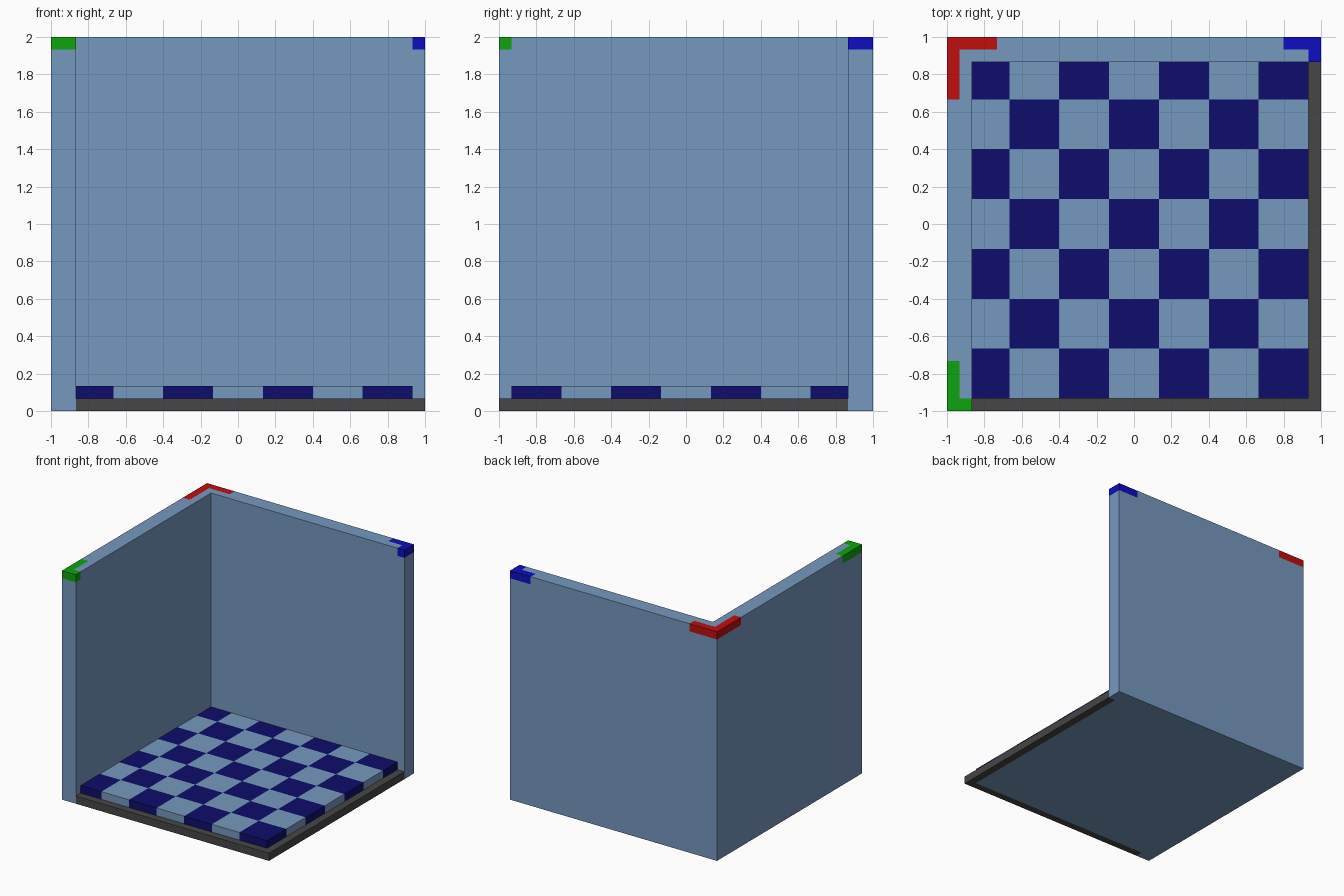
import bpy, bmesh
from mathutils import Vector

if "Cube" in bpy.data.objects:
    bpy.data.objects.remove(bpy.data.objects["Cube"])

U = 2 / 30  # one block; the model is 30 blocks on its longest side


def g(n):
    """Block line n (0 to 30) as a coordinate centred on zero."""
    return n * U - 1


def linear(c):
    c /= 255
    return c / 12.92 if c <= 0.04045 else ((c + 0.055) / 1.055) ** 2.4


def material(name, rgb):
    col = [linear(c) for c in rgb] + [1]
    m = bpy.data.materials.new(name)
    m.use_nodes = True
    m.diffuse_color = col
    bsdf = next(n for n in m.node_tree.nodes if n.type == 'BSDF_PRINCIPLED')
    bsdf.inputs["Base Color"].default_value = col
    bsdf.inputs["Roughness"].default_value = 0.9
    return m


light_blue = material("light blue", (118, 153, 191))
navy = material("navy", (13, 13, 108))
grey = material("dark grey", (70, 70, 70))
red = material("red", (193, 13, 13))
green = material("green", (13, 163, 13))
blue = material("blue", (13, 13, 193))


def prism(plan, z0, z1):
    """Extrude a plan outline, given in block lines, from z0 to z1."""
    bm = bmesh.new()
    base = bm.faces.new([bm.verts.new((g(x), g(y), z0)) for x, y in plan])
    top = bmesh.ops.extrude_face_region(bm, geom=[base], use_keep_orig=True)["geom"]
    bmesh.ops.translate(bm, vec=(0, 0, z1 - z0),
                        verts=[v for v in top if isinstance(v, bmesh.types.BMVert)])
    bmesh.ops.recalc_face_normals(bm, faces=bm.faces)
    return bm


def cut(bm, axis, value, above=-1):
    """Split the faces lying above a height along an axis plane."""
    faces = [f for f in bm.faces if f.calc_center_median().z > above]
    geom = set(faces)
    for f in faces:
        geom.update(f.edges)
        geom.update(f.verts)
    co, no = Vector(), Vector()
    co[axis], no[axis] = value, 1
    bmesh.ops.bisect_plane(bm, geom=list(geom), dist=1e-5, plane_co=co, plane_no=no)


def finish(bm, name, mats, rule=None):
    """Colour each face by the block just behind it, then make the object."""
    bm.normal_update()
    if rule:
        for f in bm.faces:
            f.material_index = rule(f.calc_center_bounds() - f.normal * 0.01, f.normal)
    me = bpy.data.meshes.new(name)
    bm.to_mesh(me)
    bm.free()
    for m in mats:
        me.materials.append(m)
    ob = bpy.data.objects.new(name, me)
    bpy.context.collection.objects.link(ob)


# Two joined walls, with coloured corner marks cut into the top course
RIM = 2 - U
MARKS = [  # material slot, x from/to, y from/to in block lines
    (1, 0, 4, 29, 30), (1, 0, 1, 25, 30),
    (2, 0, 1, 0, 4), (2, 0, 2, 0, 1),
    (3, 27, 30, 29, 30), (3, 29, 30, 28, 30),
]


def wall_colour(p, n):
    if p.z > RIM:
        for slot, x0, x1, y0, y1 in MARKS:
            if g(x0) < p.x < g(x1) and g(y0) < p.y < g(y1):
                return slot
    return 0


bm = prism([(0, 0), (2, 0), (2, 28), (30, 28), (30, 30), (0, 30)], 0, 2)
cut(bm, 2, RIM)
for x in (1, 2, 4, 27, 29):
    cut(bm, 0, g(x), RIM)
for y in (1, 4, 25, 28, 29):
    cut(bm, 1, g(y), RIM)
finish(bm, "walls", [light_blue, red, green, blue], wall_colour)

# Chequered floor slab: 7 by 7 tiles, the rows by the walls one block short
X_LINES = [5, 9, 13, 17, 21, 25]
Y_LINES = [5, 9, 13, 17, 21, 25]


def floor_colour(p, n):
    if n.z < -0.5:
        return 0
    i = sum(p.x > g(x) for x in X_LINES)
    j = sum(p.y > g(y) for y in Y_LINES)
    return (i + j + 1) % 2


bm = prism([(2, 1), (29, 1), (29, 28), (2, 28)], 0, 2 * U)
for x in X_LINES:
    cut(bm, 0, g(x), 0.001)
for y in Y_LINES:
    cut(bm, 1, g(y), 0.001)
finish(bm, "chequered_floor", [light_blue, navy], floor_colour)

# Low border along the front and the open side
bm = prism([(2, 0), (30, 0), (30, 28), (29, 28), (29, 1), (2, 1)], 0, U)
finish(bm, "floor_border", [grey])
